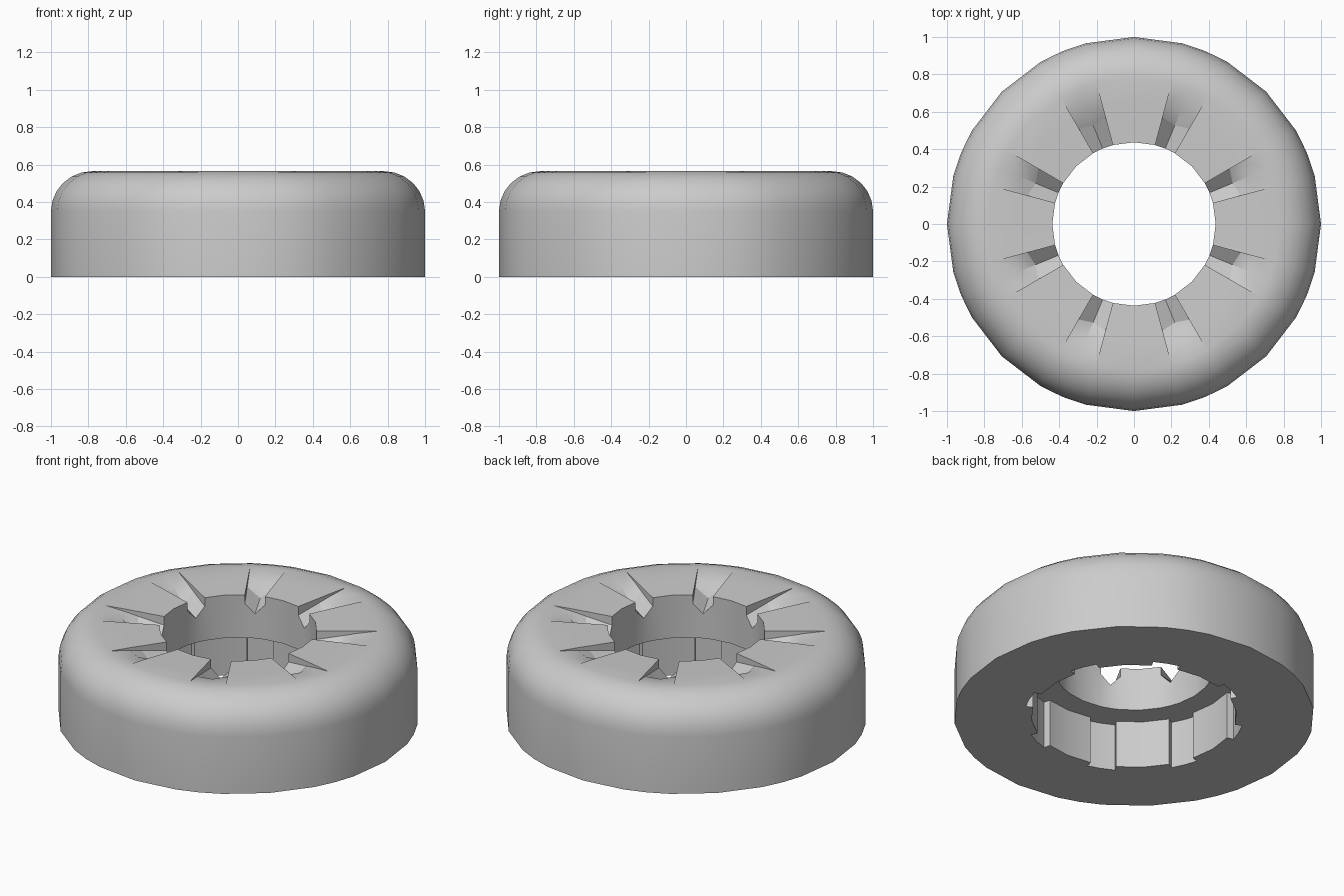
import bpy, bmesh
from math import sin, cos, pi, radians

if "Cube" in bpy.data.objects:
    bpy.data.objects.remove(bpy.data.objects["Cube"])

# Shared outer profile: flat wall, rounded shoulder up to the crown
outer = [(1.0, 0.0)] + [(0.78 + 0.22 * cos(i * pi / 12), 0.35 + 0.215 * sin(i * pi / 12)) for i in range(7)]


def profile(top, bottom_r):
    """Closed (r, z) loop: outer wall, top points, hole wall, ledge, lower recess."""
    return outer + top + [(0.437, 0.29), (bottom_r, 0.29), (bottom_r, 0.0)]


# Full panel, notch edge and notch valley cross-sections
panel = profile([(0.66, 0.562), (0.59, 0.559), (0.437, 0.553)], 0.57)
edge = profile([(0.66, 0.545), (0.59, 0.53), (0.437, 0.50)], 0.61)
valley = profile([(0.66, 0.54), (0.57, 0.475), (0.437, 0.44)], 0.61)

# One eighth of the ring: wide panel followed by a notched wedge
sector = [(0, panel), (15, panel), (15, edge), (22.5, valley), (30, edge), (30, panel)]

bm = bmesh.new()
columns = []
for k in range(8):
    for deg, prof in sector:
        a = radians(deg + 45 * k)
        columns.append([bm.verts.new((r * cos(a), r * sin(a), z)) for r, z in prof])

# Skin between neighbouring columns
n = len(panel)
for c, col in enumerate(columns):
    nxt = columns[(c + 1) % len(columns)]
    for i in range(n):
        j = (i + 1) % n
        bm.faces.new((col[i], nxt[i], nxt[j], col[j]))

bmesh.ops.remove_doubles(bm, verts=bm.verts, dist=0.0005)
bmesh.ops.dissolve_degenerate(bm, edges=bm.edges, dist=0.0005)
bmesh.ops.recalc_face_normals(bm, faces=bm.faces)

mesh = bpy.data.meshes.new("notched_ring")
bm.to_mesh(mesh)
bm.free()
ring = bpy.data.objects.new("notched_ring", mesh)
bpy.context.collection.objects.link(ring)

# Smooth rounded shoulder, crisp notches
bpy.context.view_layer.objects.active = ring
ring.select_set(True)
bpy.ops.object.shade_smooth_by_angle(angle=radians(25))
